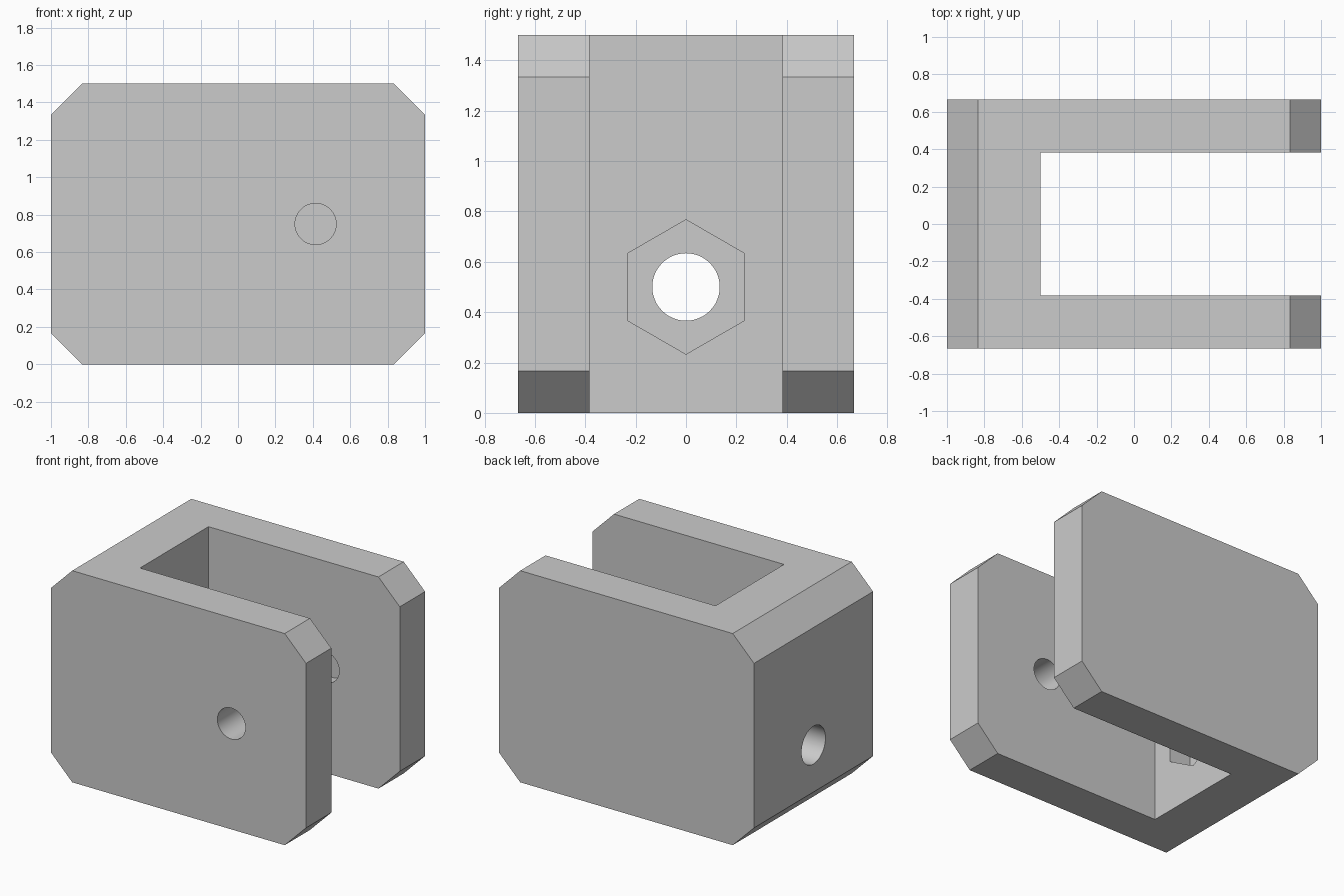
import bpy
import math

cube = bpy.data.objects.get("Cube")
if cube:
    bpy.data.objects.remove(cube, do_unlink=True)

LENGTH, WIDTH, HEIGHT = 2.0, 1.333, 1.5
CHAMFER = 0.167
WEB = 0.5            # thickness of the closed end
SLOT = 0.767         # gap between the arms
NUT_DEPTH = 0.167
PIN_DEPTH = 0.09     # blind end of the pin hole in the rear arm

grey = bpy.data.materials.new("light grey")
grey.use_nodes = True
grey.diffuse_color = (0.6, 0.6, 0.6, 1)
grey.node_tree.nodes["Principled BSDF"].inputs["Base Color"].default_value = (0.6, 0.6, 0.6, 1)


def prism(name, profile, y0, y1):
    """Extrude an xz outline from y0 to y1."""
    n = len(profile)
    verts = [(x, y, z) for y in (y0, y1) for x, z in profile]
    faces = [list(range(n)), list(range(2 * n - 1, n - 1, -1))]
    faces += [[i, n + i, n + (i + 1) % n, (i + 1) % n] for i in range(n)]
    mesh = bpy.data.meshes.new(name)
    mesh.from_pydata(verts, [], faces)
    mesh.materials.append(grey)
    obj = bpy.data.objects.new(name, mesh)
    bpy.context.collection.objects.link(obj)
    return obj


def ring(cx, cz, r, sides):
    """Regular outline with a corner pointing straight up."""
    steps = [math.pi / 2 + math.tau * i / sides for i in range(sides)]
    return [(cx + r * math.cos(a), cz + r * math.sin(a)) for a in steps]


def cut(body, cutter):
    """Subtract the cutter and remove it."""
    mod = body.modifiers.new(cutter.name, 'BOOLEAN')
    mod.operation = 'DIFFERENCE'
    mod.solver = 'EXACT'
    mod.object = cutter
    cutter.hide_render = True
    bpy.ops.object.select_all(action='DESELECT')
    body.select_set(True)
    bpy.context.view_layer.objects.active = body
    bpy.ops.object.modifier_apply(modifier=mod.name)
    bpy.data.objects.remove(cutter, do_unlink=True)


# Block with chamfered corners
hx, c = LENGTH / 2, CHAMFER
outline = [(-hx + c, 0), (hx - c, 0), (hx, c), (hx, HEIGHT - c),
           (hx - c, HEIGHT), (-hx + c, HEIGHT), (-hx, HEIGHT - c), (-hx, c)]
bracket = prism("clevis_bracket", outline, -WIDTH / 2, WIDTH / 2)

# Slot between the two arms
inner = -hx + WEB
slot = [(inner, -1), (2, -1), (2, 3), (inner, 3)]
cut(bracket, prism("slot_cutter", slot, -SLOT / 2, SLOT / 2))

# Pin hole through the front arm, blind in the rear arm
cut(bracket, prism("pin_hole_cutter", ring(0.415, 0.75, 0.11, 48), -1, SLOT / 2 + PIN_DEPTH))

# Bolt hole and hexagonal nut pocket in the closed end, turned to run along x
for name, radius, sides, start, end in (
        ("bolt_hole_cutter", 0.134, 48, -1.5, 0),
        ("nut_pocket_cutter", 0.267, 6, inner - NUT_DEPTH, 0)):
    cutter = prism(name, ring(0, 0.5, radius, sides), -end, -start)
    cutter.rotation_euler.z = math.pi / 2
    bpy.context.view_layer.update()
    cut(bracket, cutter)

bpy.ops.object.shade_smooth_by_angle(angle=math.radians(30))
